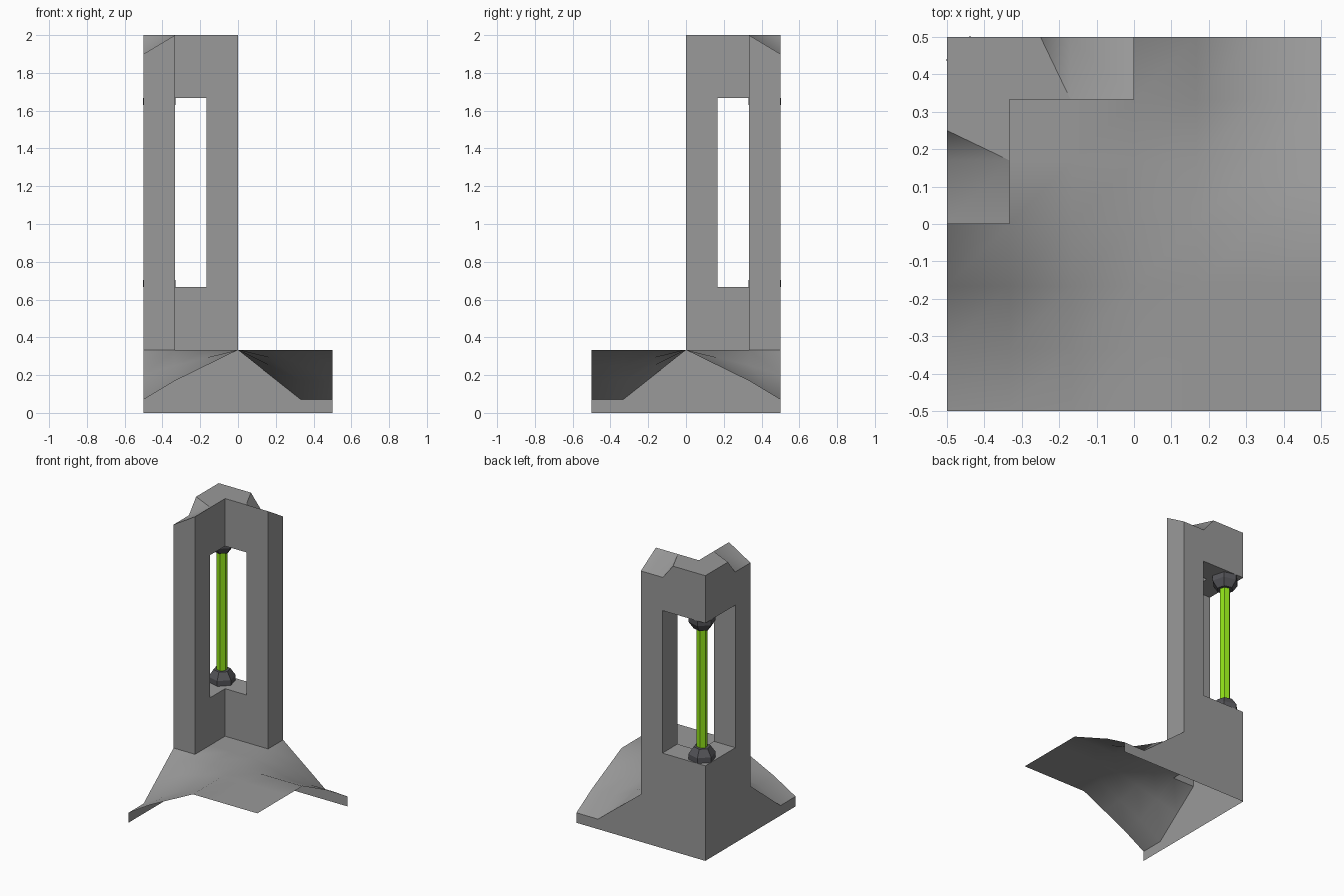
import bpy, bmesh, math
from mathutils import Vector

cube = bpy.data.objects.get("Cube")
if cube:
    bpy.data.objects.remove(cube, do_unlink=True)

T, S = 1 / 3, 1 / 6          # tile thirds and sixths
GROUND, LIP, TOP, DIP = T, 0.07, 2.0, 1.9


def material(name, rgb):
    m = bpy.data.materials.new(name)
    m.use_nodes = True
    m.diffuse_color = (*rgb, 1)
    m.node_tree.nodes["Principled BSDF"].inputs["Base Color"].default_value = (*rgb, 1)
    return m


stone = material("grey stone", (0.32, 0.32, 0.32))
metal = material("dark metal", (0.09, 0.09, 0.1))
glow = material("bright green", (0.29, 0.78, 0.01))


def finish(bm, name, mat, smooth=0):
    mesh = bpy.data.meshes.new(name)
    bm.to_mesh(mesh)
    bm.free()
    mesh.materials.append(mat)
    ob = bpy.data.objects.new(name, mesh)
    bpy.context.collection.objects.link(ob)
    if smooth:
        bpy.ops.object.select_all(action="DESELECT")
        ob.select_set(True)
        bpy.context.view_layer.objects.active = ob
        bpy.ops.object.shade_smooth_by_angle(angle=math.radians(smooth))
    return ob


def flip(p):
    """Mirror a point across the tile's diagonal."""
    return Vector((-p[1], -p[0], p[2]))


def add_face(bm, points):
    """Add a face and its mirror image."""
    bm.faces.new([bm.verts.new(p) for p in points])
    bm.faces.new([bm.verts.new(flip(p)) for p in reversed(points)])


def weld(bm):
    bmesh.ops.remove_doubles(bm, verts=bm.verts, dist=0.0005)


# Ground: thin sheet, level along one diagonal and falling to two low corners
def fall(x, y):
    y = max(y, 0)
    drop = 0.49 * min(y, T) + 0.6 * max(y - T, 0)
    return drop * min(max(x / T, 0), 1)


def ground_point(i, j):
    x, y = i * S, j * S
    return (x, y, GROUND - fall(x, y) - fall(-y, -x))


bm = bmesh.new()
for i in range(-3, 3):
    for j in range(-3, 3):
        under_pillar = i < 0 and j >= 0 and (i == -3 or j == 2)
        if not under_pillar:
            corners = ((i, j), (i + 1, j), (i + 1, j + 1), (i, j + 1))
            bm.faces.new([bm.verts.new(ground_point(*c)) for c in corners])
weld(bm)
finish(bm, "ground", stone, 50)

# Skirt: the two upright outer walls below the ground
bm = bmesh.new()
profile = [(0.5, 0), (-0.5, 0), (-0.5, GROUND), (0, GROUND), (T, LIP), (0.5, LIP)]
add_face(bm, [(x, 0.5, z) for x, z in profile])
weld(bm)
finish(bm, "skirt_walls", stone)

# Pillar: two mirrored arms joined along the diagonal, with a notched crown
inner = [Vector(p) for p in ((0, T, TOP), (-0.17, T, TOP), (-T, T, TOP))]
outer = [Vector(p) for p in ((-0.5, 0.5, TOP), (-0.25, 0.5, TOP),
                             (-0.17, 0.5, DIP), (0, 0.5, DIP))]
bm = bmesh.new()
add_face(bm, [inner[0], inner[1], outer[2], outer[3]])
add_face(bm, [inner[1], outer[1], outer[2]])
add_face(bm, [inner[1], inner[2], outer[0], outer[1]])


def foot(p):
    return Vector((p.x, p.y, GROUND))


for a, b in zip(outer + inner, outer[1:] + inner):
    add_face(bm, [a, b, foot(b), foot(a)])
add_face(bm, [foot(p) for p in inner + outer])
weld(bm)
bmesh.ops.recalc_face_normals(bm, faces=bm.faces)
pillar = finish(bm, "pillar", stone)

# Corner opening cut out of the pillar
bm = bmesh.new()
bmesh.ops.create_cube(bm, size=1)
low, high = Vector((-0.7, S, 2 * T)), Vector((-S, 0.7, 5 * T))
for v in bm.verts:
    v.co = Vector([h if c > 0 else l for c, l, h in zip(v.co, low, high)])
cutter = finish(bm, "opening_cutter", stone)
cutter.hide_render = True
cutter.hide_viewport = True

cut = pillar.modifiers.new("opening", "BOOLEAN")
cut.operation = "DIFFERENCE"
cut.solver = "EXACT"
cut.object = cutter
bpy.context.view_layer.update()
shape = pillar.evaluated_get(bpy.context.evaluated_depsgraph_get())
bm = bmesh.new()
bm.from_mesh(shape.to_mesh())
shape.to_mesh_clear()
bpy.data.objects.remove(pillar, do_unlink=True)
bpy.data.objects.remove(cutter, do_unlink=True)

# The pillar is hollow from below
base = [f for f in bm.faces if all(abs(v.co.z - GROUND) < 0.001 for v in f.verts)]
bmesh.ops.delete(bm, geom=base, context="FACES_ONLY")
finish(bm, "pillar", stone, 50)


# Six-sided rod and its two tapered sockets
def hex_part(name, rings, mat):
    """Stack hexagonal rings of (radius, height) into a closed solid."""
    bm = bmesh.new()
    loops = []
    for r, z in rings:
        angles = [math.pi / 4 + k * math.pi / 3 for k in range(6)]
        loops.append([bm.verts.new((r * math.cos(a), r * math.sin(a), z)) for a in angles])
    for a, b in zip(loops, loops[1:]):
        for k in range(6):
            n = (k + 1) % 6
            bm.faces.new((a[k], a[n], b[n], b[k]))
    bm.faces.new(loops[0])
    bm.faces.new(loops[-1])
    bmesh.ops.recalc_face_normals(bm, faces=bm.faces)
    ob = finish(bm, name, mat)
    ob.location = (-5 / 12, 5 / 12, 0)
    return ob


hex_part("rod", [(0.035, 0.7), (0.035, 1.63)], glow)
for name, z, way in (("lower_socket", 2 * T, 1), ("upper_socket", 5 * T, -1)):
    hex_part(name, [(0.088, z), (0.088, z + way * 0.037), (0.055, z + way * 0.085)], metal)
